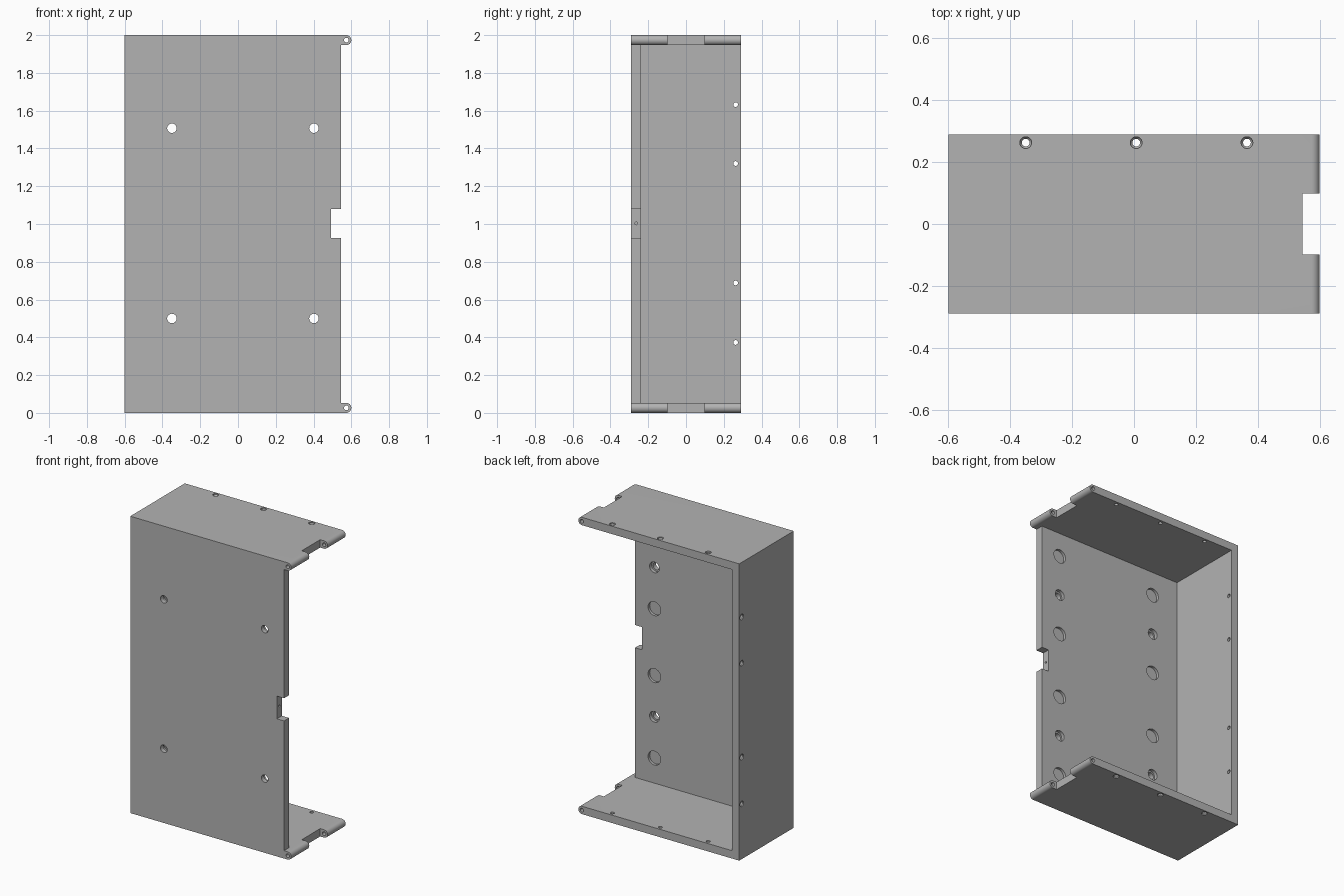
import bpy, bmesh
from math import sin, cos, pi
from mathutils import Vector, Matrix

if "Cube" in bpy.data.objects:
    bpy.data.objects.remove(bpy.data.objects["Cube"])

W, D, H = 0.6, 0.29, 2.0      # half width, half depth, height
T = 0.053                     # wall thickness
R = T / 2                     # hinge knuckle radius
EDGE = 0.546                  # free edge of the front panel

grey = bpy.data.materials.new("matte grey")
grey.use_nodes = True
tone = (0.45, 0.45, 0.45, 1)
grey.diffuse_color = tone
grey.node_tree.nodes["Principled BSDF"].inputs["Base Color"].default_value = tone


def make_object(name, bm):
    bmesh.ops.recalc_face_normals(bm, faces=bm.faces)
    mesh = bpy.data.meshes.new(name)
    bm.to_mesh(mesh)
    bm.free()
    mesh.materials.append(grey)
    obj = bpy.data.objects.new(name, mesh)
    bpy.context.collection.objects.link(obj)
    return obj


def add_box(bm, lo, hi):
    lo, hi = Vector(lo), Vector(hi)
    m = Matrix.Translation((lo + hi) / 2) @ Matrix.Diagonal((*(hi - lo), 1))
    bmesh.ops.create_cube(bm, size=1, matrix=m)


def add_lathe(bm, origin, axis, profile, n=32):
    """Closed turned solid; profile holds (distance along axis, radius)."""
    turn = Vector((0, 0, 1)).rotation_difference(Vector(axis)).to_matrix()
    rings = [[bm.verts.new(Vector(origin) + turn @ Vector(
        (r * cos(2 * pi * i / n), r * sin(2 * pi * i / n), d)))
        for i in range(n)] for d, r in profile]
    for a, b in zip(rings, rings[1:]):
        for i in range(n):
            j = (i + 1) % n
            bm.faces.new((a[i], a[j], b[j], b[i]))
    bm.faces.new(rings[0])
    bm.faces.new(rings[-1])


def apply_boolean(obj, tool, operation):
    mod = obj.modifiers.new("join or cut", 'BOOLEAN')
    mod.object, mod.operation, mod.solver = tool, operation, 'EXACT'
    bpy.context.view_layer.objects.active = obj
    bpy.ops.object.modifier_apply(modifier=mod.name)
    bpy.data.objects.remove(tool)


# C-shaped walls: rounded hinge arm below, side wall, rounded hinge arm above
def arm_end(z):
    return [(W - R + R * cos(a), z + R * sin(a))
            for a in (-pi / 2 + pi * i / 16 for i in range(17))]


outline = ([(-W, 0)] + arm_end(R) + [(-W + T, T), (-W + T, H - T)]
           + arm_end(H - R) + [(-W, H)])
bm = bmesh.new()
face = bm.faces.new([bm.verts.new((x, -D, z)) for x, z in outline])
new = bmesh.ops.extrude_face_region(bm, geom=[face])["geom"]
bmesh.ops.translate(bm, vec=(0, 2 * D, 0),
                    verts=[v for v in new if isinstance(v, bmesh.types.BMVert)])
case = make_object("enclosure_body", bm)

# Front panel
bm = bmesh.new()
add_box(bm, (-W + T / 2, -D, T / 2), (EDGE, -D + T, H - T / 2))
apply_boolean(case, make_object("front_panel", bm), 'UNION')

# Latch notch in the panel and hinge gaps in the arms
bm = bmesh.new()
add_box(bm, (0.493, -D - 0.1, 0.927), (0.7, -D + 0.1, 1.08))
for z in (R, H - R):
    add_box(bm, (EDGE - 0.002, -0.098, z - 0.1), (0.7, 0.098, z + 0.1))
apply_boolean(case, make_object("notch_cutter", bm), 'DIFFERENCE')

# Holes and pockets
bm = bmesh.new()
for x in (-0.35, 0.402):
    for z in (0.5, 1.507):
        add_lathe(bm, (x, -D, z), (0, 1, 0),
                  [(-0.02, 0.025), (0.03, 0.025), (0.03, 0.036), (T + 0.02, 0.036)])
        for dz in (-0.278, 0.278):
            add_lathe(bm, (x, -D + T, z + dz), (0, 1, 0),
                      [(-0.018, 0.047), (0.02, 0.047)])

# Countersunk screw holes along the open back
screw = [(-0.01, 0.019), (0.008, 0.019), (0.016, 0.0125), (T + 0.02, 0.0125)]
for x in (-0.35, 0.007, 0.365):
    add_lathe(bm, (x, 0.263, 0), (0, 0, 1), screw)
    add_lathe(bm, (x, 0.263, H), (0, 0, -1), screw)
for z in (0.373, 0.688, 1.32, 1.632):
    add_lathe(bm, (-W, 0.263, z), (1, 0, 0), screw)

# Hinge pin bores and latch pilot hole
for z in (R, H - R):
    add_lathe(bm, (W - R, -D, z), (0, 1, 0), [(-0.05, 0.0125), (2 * D + 0.05, 0.0125)])
add_lathe(bm, (0.45, -D + R, 1.003), (1, 0, 0), [(0, 0.007), (0.08, 0.007)], 16)
apply_boolean(case, make_object("hole_cutter", bm), 'DIFFERENCE')

# Smooth the round surfaces, keep edges crisp
bpy.ops.object.select_all(action='DESELECT')
case.select_set(True)
bpy.context.view_layer.objects.active = case
bpy.ops.object.shade_smooth_by_angle()
